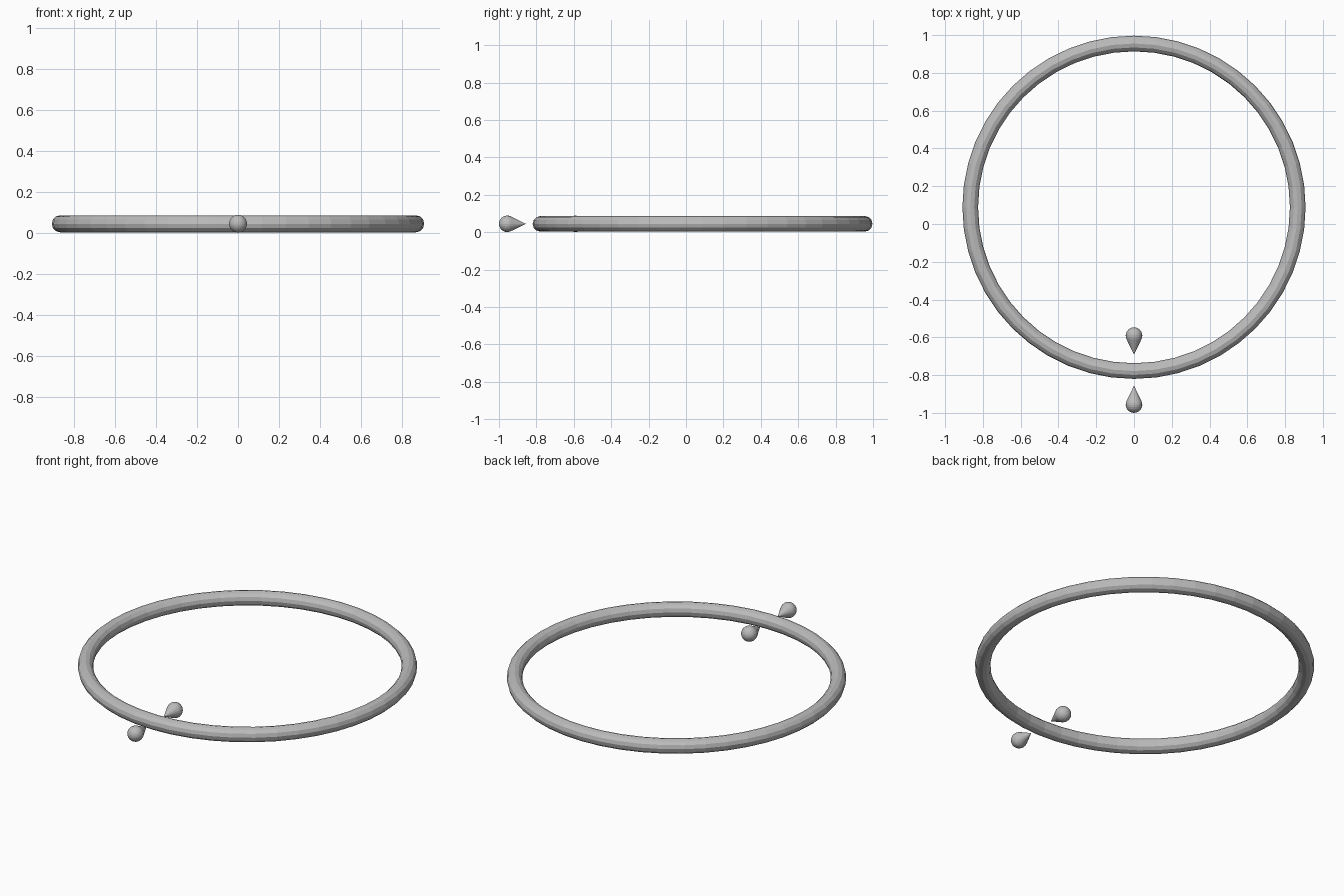
import bpy, bmesh, math
from mathutils import Vector, Matrix

if "Cube" in bpy.data.objects:
    bpy.data.objects.remove(bpy.data.objects["Cube"])

grey = bpy.data.materials.new("plain_grey")
grey.diffuse_color = (0.5, 0.5, 0.5, 1)
grey.use_nodes = True
grey.node_tree.nodes["Principled BSDF"].inputs["Base Color"].default_value = grey.diffuse_color

Z = 0.045          # height of all part centres
RING_Y = 0.0885    # ring centre
R, TUBE = 0.867, 0.0415

# Large thin ring
bpy.ops.mesh.primitive_torus_add(major_radius=R, minor_radius=TUBE,
                                 major_segments=48, minor_segments=12,
                                 location=(0, RING_Y, Z))
ring = bpy.context.object
ring.name = "ring"
ring.data.materials.append(grey)


def teardrop(name, centre_y, direction, r=0.044, tip=0.1, segs=20, rows=8):
    """Ball with a tangent cone, pointing along +y or -y."""
    bm = bmesh.new()
    end = math.pi - math.acos(r / tip)   # where the cone meets the ball
    profile = [Vector((r * math.sin(end * i / rows), 0, -r * math.cos(end * i / rows)))
               for i in range(rows + 1)] + [Vector((0, 0, tip))]
    verts = [bm.verts.new(p) for p in profile]
    edges = [bm.edges.new(pair) for pair in zip(verts, verts[1:])]
    bmesh.ops.spin(bm, geom=verts + edges, cent=(0, 0, 0), axis=(0, 0, 1),
                   angle=2 * math.pi, steps=segs)
    bmesh.ops.remove_doubles(bm, verts=bm.verts, dist=1e-5)
    bm.transform(Matrix.Rotation(-direction * math.pi / 2, 4, 'X'))
    bmesh.ops.recalc_face_normals(bm, faces=bm.faces)
    mesh = bpy.data.meshes.new(name)
    bm.to_mesh(mesh)
    bm.free()
    mesh.materials.append(grey)
    obj = bpy.data.objects.new(name, mesh)
    obj.location = (0, centre_y, Z)
    bpy.context.collection.objects.link(obj)


# Two drops pointing at the front of the ring from outside and inside
teardrop("outer_drop", -0.956, 1)
teardrop("inner_drop", -0.591, -1)
